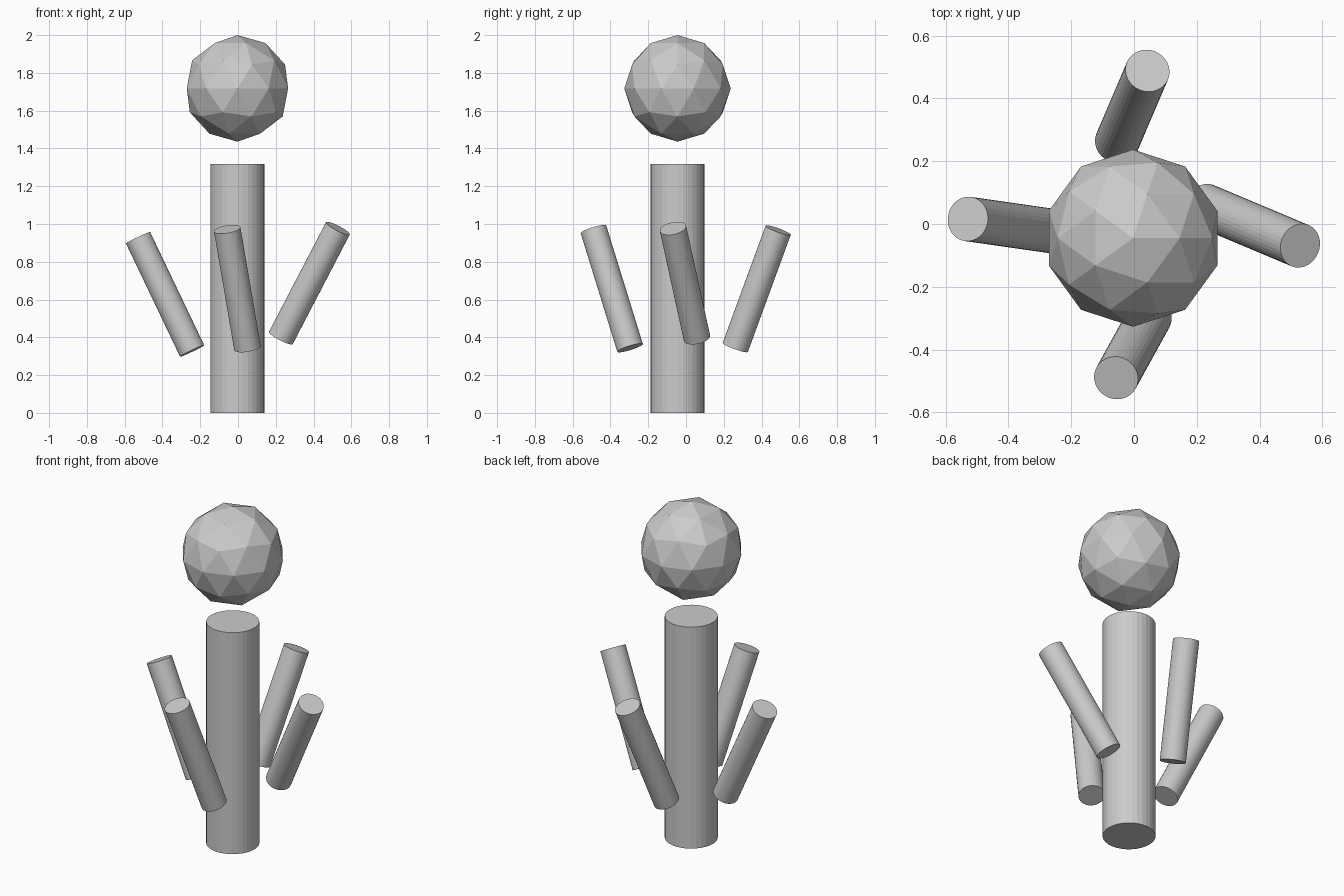
import bpy
from mathutils import Vector

if "Cube" in bpy.data.objects:
    bpy.data.objects.remove(bpy.data.objects["Cube"])

AXIS = (-0.003, -0.045)  # shared x, y of trunk and crown


def rod(name, bottom, top, radius):
    """Flat-faced cylinder running between two points."""
    a, b = Vector(bottom), Vector(top)
    d = b - a
    bpy.ops.mesh.primitive_cylinder_add(
        vertices=32, radius=radius, depth=d.length, location=(a + b) / 2,
        rotation=d.to_track_quat('Z', 'Y').to_euler())
    bpy.context.object.name = name


# Trunk
rod("trunk", (*AXIS, 0), (*AXIS, 1.317), 0.143)

# Faceted ball floating above the trunk
bpy.ops.mesh.primitive_ico_sphere_add(
    subdivisions=2, radius=0.282, location=(*AXIS, 1.718))
bpy.context.object.name = "crown"

# Four loose branches leaning outwards around the trunk
branches = {
    "right_branch": ((0.227, 0.058, 0.397), (0.529, -0.069, 0.977)),
    "left_branch": ((-0.243, -0.025, 0.328), (-0.529, 0.016, 0.927)),
    "back_branch": ((-0.054, 0.261, 0.347), (0.043, 0.488, 0.967)),
    "front_branch": ((0.050, -0.296, 0.344), (-0.057, -0.490, 0.972)),
}
for name, (bottom, top) in branches.items():
    rod(name, bottom, top, 0.071)
